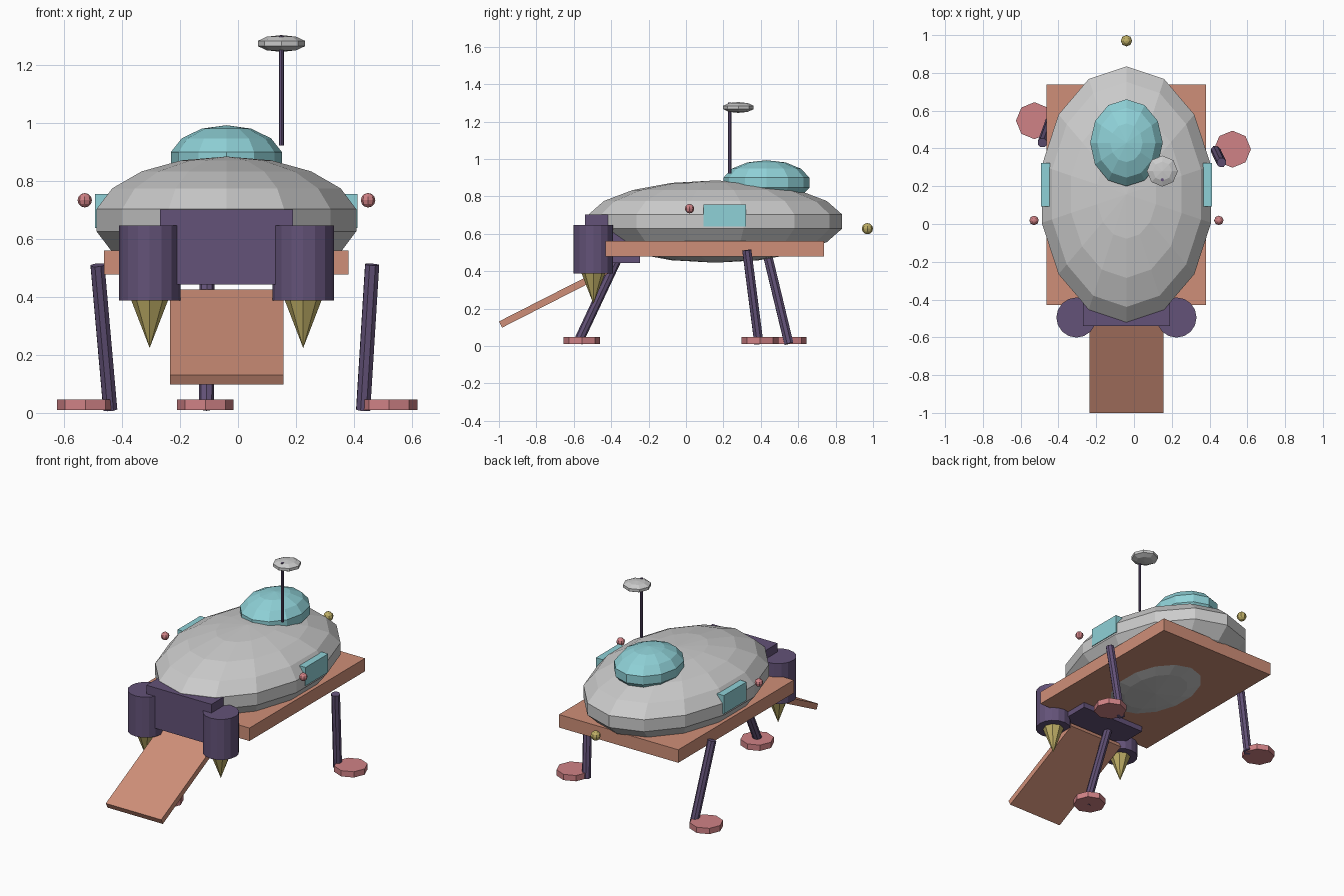
import bpy, bmesh, math
from mathutils import Vector, Matrix

if "Cube" in bpy.data.objects:
    bpy.data.objects.remove(bpy.data.objects["Cube"])

CX = -0.04  # centre line of the craft


def material(name, rgb):
    m = bpy.data.materials.new(name)
    lin = [((c / 255 + 0.055) / 1.055) ** 2.4 for c in rgb]
    m.diffuse_color = (*lin, 1.0)
    m.use_nodes = True
    m.node_tree.nodes["Principled BSDF"].inputs["Base Color"].default_value = m.diffuse_color
    return m


GREY = material("hull_grey", (203, 203, 203))
TEAL = material("glass_teal", (143, 209, 215))
SALMON = material("deck_salmon", (207, 143, 120))
PURPLE = material("engine_purple", (99, 82, 120))
PINK = material("pad_pink", (208, 130, 134))
GOLD = material("nozzle_gold", (190, 174, 102))


def finish(name, bm, mat):
    bmesh.ops.recalc_face_normals(bm, faces=bm.faces)
    mesh = bpy.data.meshes.new(name)
    bm.to_mesh(mesh)
    bm.free()
    mesh.materials.append(mat)
    ob = bpy.data.objects.new(name, mesh)
    bpy.context.collection.objects.link(ob)
    return ob


def box(name, lo, hi, mat):
    bm = bmesh.new()
    bmesh.ops.create_cube(bm, size=1)
    for v in bm.verts:
        v.co = Vector(lo[i] + (v.co[i] + 0.5) * (hi[i] - lo[i]) for i in range(3))
    return finish(name, bm, mat)


def ellipsoid(name, centre, radii, segs, bands, mat):
    """Faceted ellipsoid with a column of vertices facing +y."""
    bm = bmesh.new()
    c = Vector(centre)

    def point(lat, a):
        return c + Vector((radii[0] * math.cos(lat) * math.sin(a),
                           radii[1] * math.cos(lat) * math.cos(a),
                           radii[2] * math.sin(lat)))
    rings = []
    for r in range(1, bands):
        lat = math.pi * (r / bands - 0.5)
        rings.append([bm.verts.new(point(lat, math.tau * s / segs)) for s in range(segs)])
    bottom = bm.verts.new(c - Vector((0, 0, radii[2])))
    top = bm.verts.new(c + Vector((0, 0, radii[2])))
    for s in range(segs):
        t = (s + 1) % segs
        bm.faces.new((bottom, rings[0][t], rings[0][s]))
        bm.faces.new((top, rings[-1][s], rings[-1][t]))
        for a, b in zip(rings, rings[1:]):
            bm.faces.new((a[s], a[t], b[t], b[s]))
    return finish(name, bm, mat)


def rod(name, start, end, r1, r2, segs, mat):
    """Cylinder or cone running from start to end."""
    a, b = Vector(start), Vector(end)
    d = b - a
    bm = bmesh.new()
    turn = d.to_track_quat('Z', 'Y').to_matrix().to_4x4()
    bmesh.ops.create_cone(bm, cap_ends=True, segments=segs, radius1=r1, radius2=r2,
                          depth=d.length, matrix=Matrix.Translation((a + b) / 2) @ turn)
    if r2 == 0:
        bmesh.ops.remove_doubles(bm, verts=bm.verts, dist=1e-5)
    return finish(name, bm, mat)


# Saucer body, canopy and deck
ellipsoid("hull", (CX, 0.157, 0.665), (0.467, 0.688, 0.22), 14, 9, GREY)
ellipsoid("canopy", (CX, 0.43, 0.873), (0.197, 0.236, 0.12), 12, 7, TEAL)
box("deck", (-0.462, -0.43, 0.477), (0.382, 0.738, 0.56), SALMON)

# Engine block with two pods and nozzles
box("engine_block", (-0.27, -0.54, 0.443), (0.19, -0.245, 0.702), PURPLE)
for side, s in (("left", -1), ("right", 1)):
    x = CX + s * 0.265
    rod("engine_pod_" + side, (x, -0.495, 0.388), (x, -0.495, 0.647), 0.106, 0.106, 16, PURPLE)
    rod("nozzle_" + side, (x, -0.495, 0.39), (x, -0.495, 0.224), 0.064, 0, 8, GOLD)
    # Side window and side lamp
    xs = sorted((CX + s * 0.405, CX + s * 0.453))
    box("window_" + side, (xs[0], 0.093, 0.638), (xs[1], 0.322, 0.756), TEAL)
    ellipsoid("lamp_" + side, (CX + s * 0.489, 0.019, 0.734), (0.025, 0.025, 0.025), 8, 6, PINK)

# Tail lamp
ellipsoid("tail_lamp", (CX, 0.97, 0.627), (0.03, 0.03, 0.03), 8, 6, GOLD)

# Boarding ramp, tilted down towards the front
ramp = box("ramp", (-0.235, 0, -0.037), (0.157, 0.65, 0), SALMON)
ramp.data.transform(Matrix.Translation((0, -1.0, 0.131)) @
                    Matrix.Rotation(math.radians(27), 4, 'X'))

# Three legs with octagonal foot pads: top point, bottom point, pad centre
LEGS = {
    "left": ((-0.485, 0.43, 0.51), (-0.441, 0.55, 0.012), (-0.527, 0.547)),
    "right": ((0.463, 0.325, 0.512), (0.432, 0.39, 0.01), (0.521, 0.396)),
    "front": ((-0.107, -0.345, 0.515), (-0.109, -0.578, 0.018), (-0.113, -0.557)),
}
for side, (top, foot, pad) in LEGS.items():
    rod("leg_" + side, foot, top, 0.026, 0.026, 8, PURPLE)
    rod("foot_pad_" + side, (*pad, 0.01), (*pad, 0.047), 0.098, 0.098, 8, PINK)

# Antenna mast and dish
rod("antenna_mast", (0.15, 0.234, 0.923), (0.15, 0.234, 1.302), 0.0085, 0.0085, 8, PURPLE)
ellipsoid("antenna_dish", (0.15, 0.28, 1.275), (0.086, 0.086, 0.029), 8, 5, GREY)
